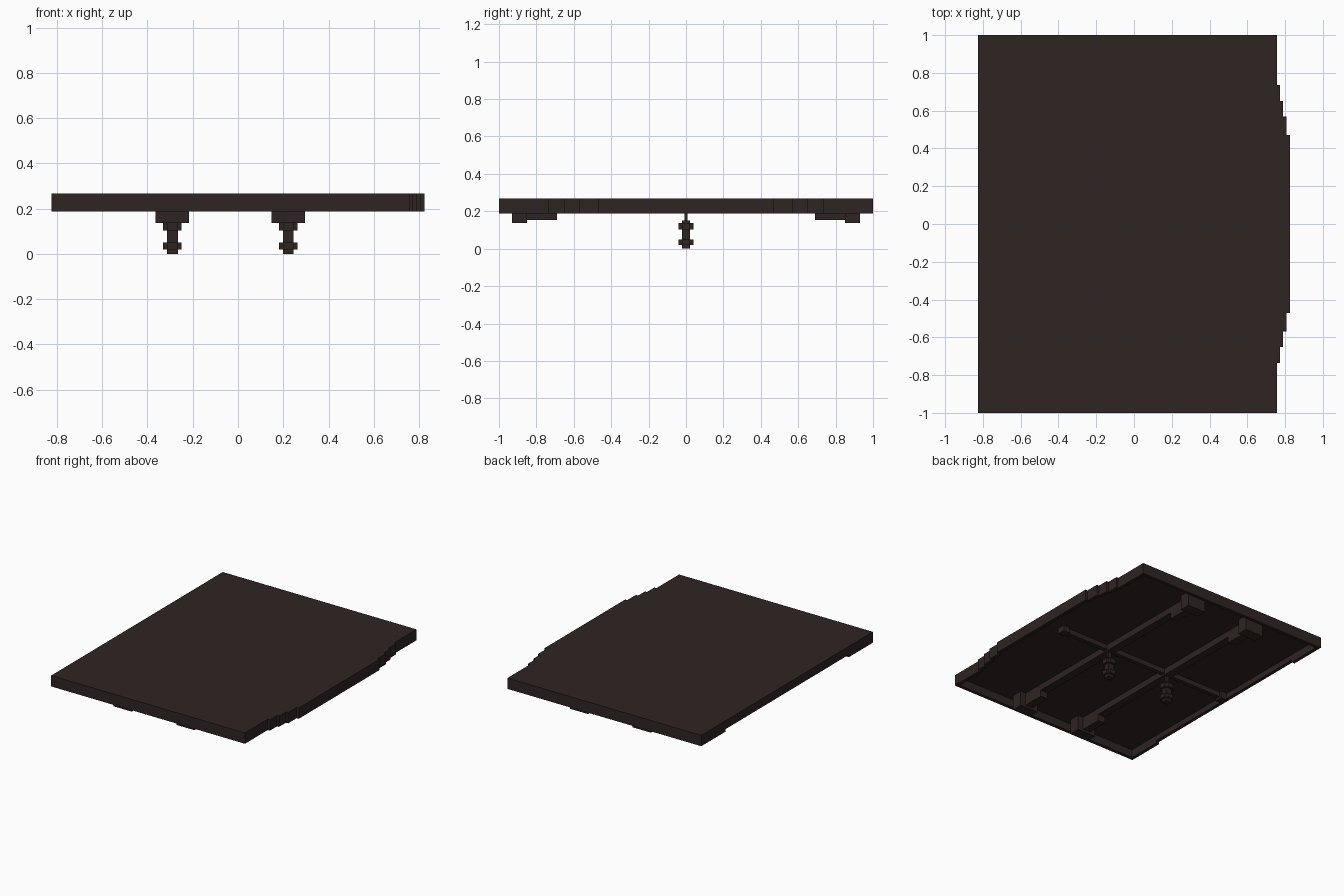
import bpy, bmesh

if "Cube" in bpy.data.objects:
    bpy.data.objects.remove(bpy.data.objects["Cube"])

mat = bpy.data.materials.new("dark brown")
mat.diffuse_color = (0.027, 0.018, 0.017, 1)
mat.use_nodes = True
mat.node_tree.nodes["Principled BSDF"].inputs["Base Color"].default_value = mat.diffuse_color

TOP, CEIL, RIM = 0.267, 0.247, 0.187
# stepped right-hand edge: (x, half width in y)
STEPS = [(0.757, 1.0), (0.774, 0.735), (0.79, 0.65), (0.808, 0.57), (0.825, 0.47)]
POSTS = [-0.29, 0.222]


def finish(name, bm):
    bmesh.ops.recalc_face_normals(bm, faces=bm.faces)
    me = bpy.data.meshes.new(name)
    bm.to_mesh(me)
    bm.free()
    me.materials.append(mat)
    ob = bpy.data.objects.new(name, me)
    bpy.context.collection.objects.link(ob)


def boxes(name, items):
    """One object made of boxes (x0, x1, y0, y1, z0, z1)."""
    bm = bmesh.new()
    for x0, x1, y0, y1, z0, z1 in items:
        vs = bmesh.ops.create_cube(bm, size=1)["verts"]
        for v in vs:
            v.co = (x1 if v.co.x > 0 else x0,
                    y1 if v.co.y > 0 else y0,
                    z1 if v.co.z > 0 else z0)
    finish(name, bm)


def mirror_y(items):
    return items + [(a, b, -d, -c, e, f) for a, b, c, d, e, f in items]


# top plate with the stepped edge
half = []
for i, (x, y) in enumerate(STEPS):
    half.append((x, y))
    if i + 1 < len(STEPS):
        half.append((x, STEPS[i + 1][1]))
outline = [(-0.825, 1.0)] + half + [(x, -y) for x, y in reversed(half)] + [(-0.825, -1.0)]
bm = bmesh.new()
face = bm.faces.new([bm.verts.new((x, y, CEIL)) for x, y in outline])
ext = bmesh.ops.extrude_face_region(bm, geom=[face])
for v in ext["geom"]:
    if isinstance(v, bmesh.types.BMVert):
        v.co.z = TOP
finish("top_plate", bm)

# rim walls hanging below the plate
T = 0.025
rim = [(-0.825, 0.757, 1 - T, 1.0, RIM, CEIL)]
for i, (x, y) in enumerate(STEPS[:-1]):
    rim.append((x - T, x, STEPS[i + 1][1], min(y, 1 - T), RIM, CEIL))
rim.append((-0.825, -0.825 + T, 0.72, 1 - T, RIM, CEIL))
rim = mirror_y(rim)
rim.append((0.825 - T, 0.825, -0.47, 0.47, RIM, CEIL))
rim.append((-0.825, -0.825 + T, -0.72, 0.72, 0.205, CEIL))
boxes("rim", rim)

# lengthwise rails with deeper ends and wide end blocks
for n, px in enumerate(POSTS):
    w = 0.03
    ends = mirror_y([(px - w, px + w, 0.69, 0.85, 0.153, CEIL),
                     (px - 0.074, px + 0.074, 0.85, 0.93, 0.137, CEIL)])
    boxes(f"rail_{n + 1}", ends + [(px - w, px + w, -0.69, 0.69, 0.2, CEIL)])

# cross rib through the middle, with end pads
boxes("cross_rib", [(-0.76, 0.62, -0.015, 0.015, 0.21, CEIL),
                    (0.60, 0.65, -0.03, 0.03, 0.205, CEIL),
                    (-0.80, -0.75, -0.03, 0.03, 0.195, CEIL)])

# pegs with cross-shaped flanges
for n, px in enumerate(POSTS):
    parts = [(px - 0.012, px + 0.012, -0.009, 0.009, 0.15, 0.2),
             (px - 0.024, px + 0.024, -0.022, 0.022, 0.0, 0.15)]
    for z0, z1 in [(0.02, 0.05), (0.103, 0.137)]:
        parts.append((px - 0.041, px + 0.041, -0.0215, 0.0215, z0, z1))
        parts.append((px - 0.0235, px + 0.0235, -0.041, 0.041, z0, z1))
    boxes(f"peg_{n + 1}", parts)
